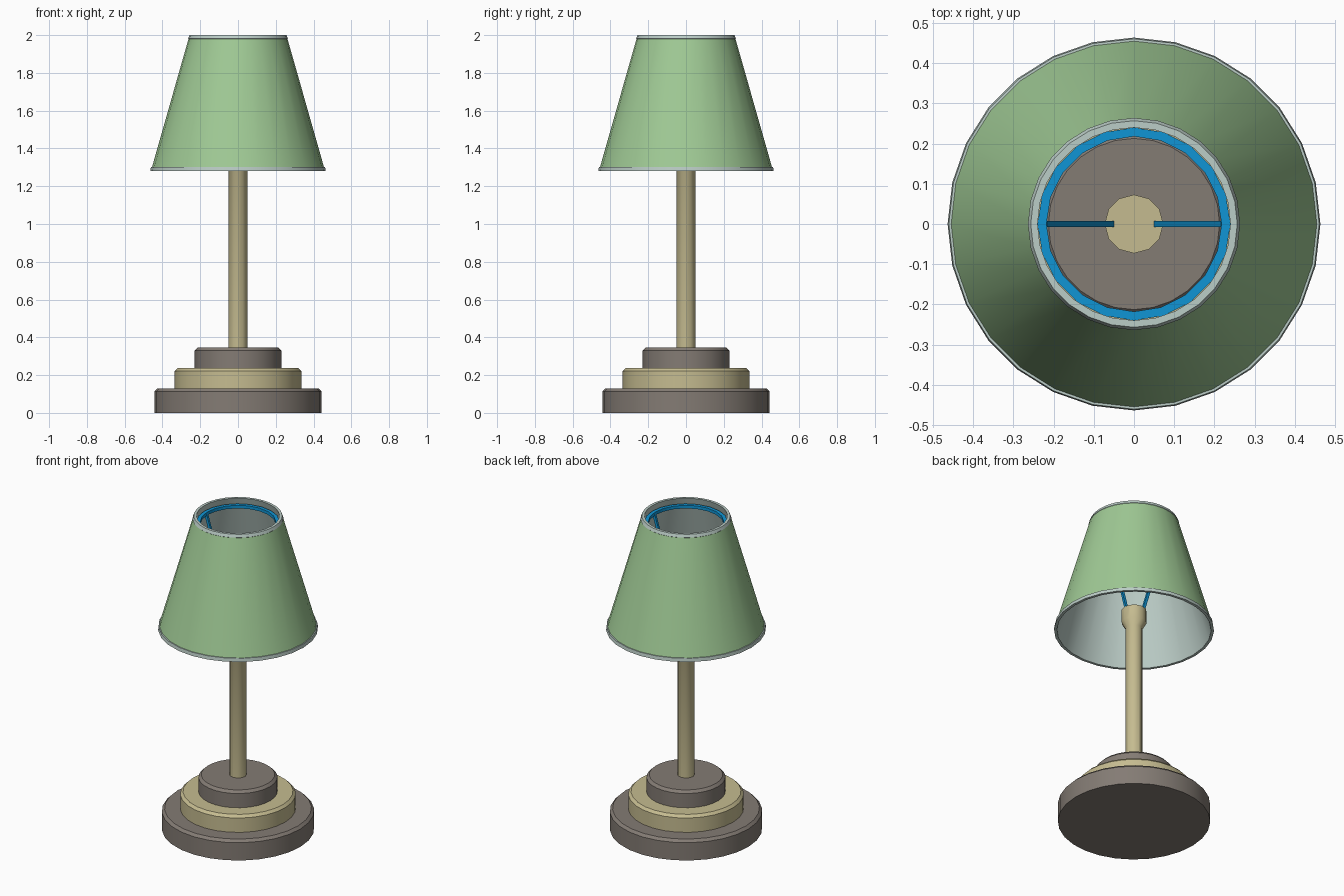
import bpy
import bmesh
from math import sin, cos, pi
from mathutils import Vector

cube = bpy.data.objects.get("Cube")
if cube:
    bpy.data.objects.remove(cube, do_unlink=True)


def make_material(name, rgb):
    mat = bpy.data.materials.new(name)
    mat.use_nodes = True
    mat.diffuse_color = (*rgb, 1)
    bsdf = next(n for n in mat.node_tree.nodes if n.type == "BSDF_PRINCIPLED")
    bsdf.inputs["Base Color"].default_value = (*rgb, 1)
    return mat


GREEN = make_material("green fabric", (0.35, 0.59, 0.30))
PALE = make_material("pale lining", (0.50, 0.61, 0.57))
TAN = make_material("tan wood", (0.56, 0.50, 0.28))
BROWN = make_material("grey brown", (0.23, 0.20, 0.175))
BLUE = make_material("blue wire", (0.005, 0.30, 0.66))


def finish(name, bm, mats):
    bmesh.ops.recalc_face_normals(bm, faces=bm.faces)
    mesh = bpy.data.meshes.new(name)
    bm.to_mesh(mesh)
    bm.free()
    for mat in mats:
        mesh.materials.append(mat)
    obj = bpy.data.objects.new(name, mesh)
    bpy.context.collection.objects.link(obj)
    bpy.ops.object.select_all(action="DESELECT")
    obj.select_set(True)
    bpy.context.view_layer.objects.active = obj
    bpy.ops.object.shade_smooth_by_angle(angle=pi / 6)
    return obj


def lathe(name, profile, mats, sides=28, closed=False, slots=None):
    """Turn (radius, z) points round z; open profiles get flat caps."""
    bm = bmesh.new()
    rings = []
    for r, z in profile:
        angles = [2 * pi * i / sides for i in range(sides)]
        rings.append([bm.verts.new((r * cos(a), r * sin(a), z)) for a in angles])
    count = len(rings) if closed else len(rings) - 1
    for k in range(count):
        low, high = rings[k], rings[(k + 1) % len(rings)]
        for i in range(sides):
            j = (i + 1) % sides
            face = bm.faces.new((low[i], low[j], high[j], high[i]))
            face.material_index = slots[k] if slots else 0
    if not closed:
        bm.faces.new(rings[0])
        bm.faces.new(rings[-1])
    return finish(name, bm, mats)


# Stepped base: three discs with chamfered top edges
CHAMFER = 0.016
tiers = [("base_lower", 0.442, 0, 0.13, BROWN),
         ("base_middle", 0.335, 0.13, 0.238, TAN),
         ("base_upper", 0.229, 0.238, 0.345, BROWN)]
for name, r, bottom, top, mat in tiers:
    lathe(name, [(r, bottom), (r, top - CHAMFER), (r - CHAMFER, top)], [mat])

# Pole with a flared socket at its head
lathe("pole", [(0.05, 0.345), (0.05, 1.29), (0.073, 1.33), (0.073, 1.41)],
      [TAN], sides=12)

# Lampshade: green outside, pale lining and trims
shade_profile = [(0.447, 1.28), (0.464, 1.28), (0.461, 1.302), (0.455, 1.302),
                 (0.262, 1.98), (0.264, 1.982), (0.257, 2.0), (0.240, 2.0)]
lathe("lampshade", shade_profile, [PALE, GREEN], closed=True,
      slots=[0, 0, 0, 1, 0, 0, 0, 0])

# Ring that carries the shade
lathe("shade_ring", [(0.218, 1.945), (0.24, 1.945), (0.24, 1.965), (0.218, 1.965)],
      [BLUE], sides=20, closed=True)

# Two slanted arms from socket to ring
for name, side in (("left_arm", 1), ("right_arm", -1)):
    start, end = Vector((0.056, 0, 1.40)), Vector((0.226, 0, 1.955))
    bm = bmesh.new()
    bmesh.ops.create_cube(bm, size=1)
    for v in bm.verts:
        p = start.lerp(end, v.co.z + 0.5)
        v.co = (side * (p.x + v.co.x * 0.018), v.co.y * 0.014, p.z)
    finish(name, bm, [BLUE])
